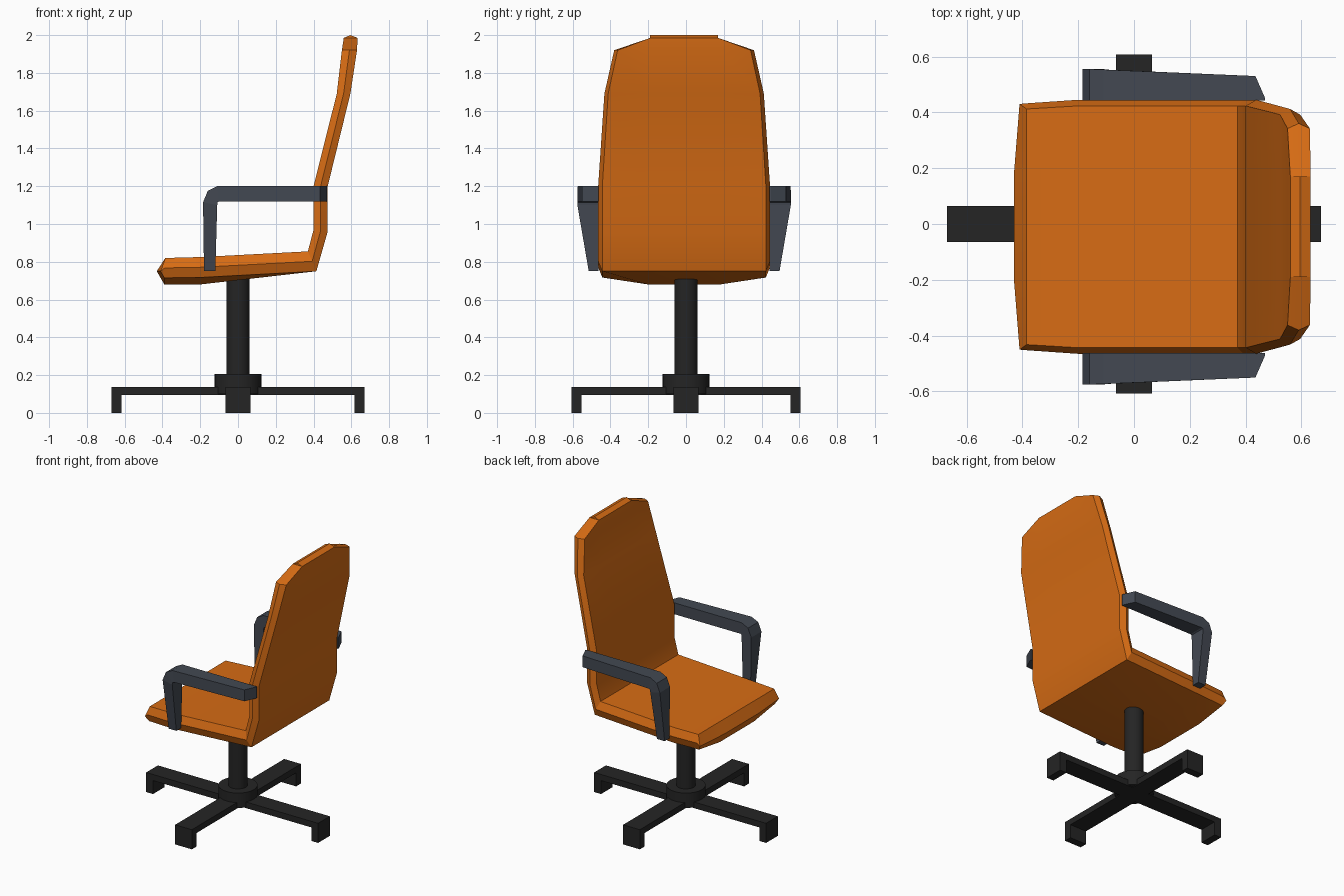
import bpy, bmesh, math
from mathutils import Matrix

cube = bpy.data.objects.get("Cube")
if cube:
    bpy.data.objects.remove(cube, do_unlink=True)


def material(name, rgb):
    m = bpy.data.materials.new(name)
    m.use_nodes = True
    m.diffuse_color = (*rgb, 1)
    m.node_tree.nodes["Principled BSDF"].inputs["Base Color"].default_value = (*rgb, 1)
    return m


ORANGE = material("orange upholstery", (0.68, 0.15, 0.007))
SLATE = material("slate plastic", (0.056, 0.066, 0.085))
BLACK = material("black metal", (0.018, 0.018, 0.018))


def finish(name, bm, mat, smooth=False):
    bmesh.ops.remove_doubles(bm, verts=bm.verts, dist=0.0005)
    bmesh.ops.recalc_face_normals(bm, faces=bm.faces)
    mesh = bpy.data.meshes.new(name)
    bm.to_mesh(mesh)
    bm.free()
    mesh.materials.append(mat)
    obj = bpy.data.objects.new(name, mesh)
    bpy.context.collection.objects.link(obj)
    if smooth:
        bpy.ops.object.select_all(action="DESELECT")
        obj.select_set(True)
        bpy.context.view_layer.objects.active = obj
        bpy.ops.object.shade_smooth_by_angle(angle=math.radians(30))
    return obj


def loft(name, rings, mat, capped=True, smooth=False):
    bm = bmesh.new()
    rows = [[bm.verts.new(p) for p in ring] for ring in rings]
    n = len(rows[0])
    for a, b in zip(rows, rows[1:]):
        for i in range(n):
            j = (i + 1) % n
            bm.faces.new((a[i], a[j], b[j], b[i]))
    if capped:
        bm.faces.new(rows[0])
        bm.faces.new(rows[-1])
    return finish(name, bm, mat, smooth)


def cylinder(name, radius, z0, z1, mat):
    bm = bmesh.new()
    bmesh.ops.create_cone(bm, cap_ends=True, segments=24, radius1=radius, radius2=radius,
                          depth=z1 - z0, matrix=Matrix.Translation((0, 0, (z0 + z1) / 2)))
    return finish(name, bm, mat, True)


MID_Y = -0.01  # seat and arms sit slightly off the base centre


# Seat and back: one padded shell with a bevelled rim
def shell_ring(inner, outer, half, inset, lift, shift):
    flat = min(0.19, half)
    (ix, iz), (ox, oz) = inner, outer
    edge = half - inset
    core = min(flat, edge)
    front = [(ix + (shift if abs(y) > flat else 0), MID_Y + y, iz)
             for y in (-edge, -core, core, edge)]
    back = [(ox + (shift if abs(y) > flat else 0), MID_Y + y, oz + (lift if abs(y) > flat else 0))
            for y in (edge, core, -core, -edge)]
    mx, mz = (ix + ox) / 2 + shift, (iz + oz + lift) / 2
    return front + [(mx, MID_Y + half, mz)] + back + [(mx, MID_Y - half, mz)]


# inner point, outer point, half width, rim inset, underside lift, corner setback
stations = [
    ((-0.43, 0.75), (-0.43, 0.75), 0.44, 0, 0, 0.02),
    ((-0.385, 0.82), (-0.39, 0.68), 0.442, 0.02, 0.035, 0),
    ((-0.2, 0.825), (-0.2, 0.68), 0.455, 0.022, 0.037, 0),
    ((0.37, 0.855), (0.415, 0.75), 0.455, 0.022, 0, 0),
    ((0.4, 0.97), (0.475, 0.96), 0.455, 0.022, 0, 0),
    ((0.4, 1.2), (0.475, 1.2), 0.455, 0.022, 0, 0),
    ((0.523, 1.69), (0.595, 1.69), 0.422, 0.02, 0, 0),
    ((0.55, 1.92), (0.63, 1.92), 0.37, 0.018, 0, 0),
    ((0.56, 1.985), (0.633, 1.985), 0.18, 0, 0, 0),
    ((0.595, 2.0), (0.595, 2.0), 0.18, 0, 0, 0),
]
loft("seat_and_back", [shell_ring(*s) for s in stations], ORANGE, capped=False, smooth=True)

# Armrests: outer point, inner point, outer reach
arm_path = [
    ((-0.18, 0.75), (-0.12, 0.75), 0.505),
    ((-0.185, 1.115), (-0.11, 1.1), 0.565),
    ((-0.16, 1.175), (-0.108, 1.115), 0.565),
    ((-0.11, 1.2), (-0.1, 1.12), 0.563),
    ((0.435, 1.2), (0.435, 1.12), 0.54),
    ((0.47, 1.2), (0.47, 1.12), 0.46),
]
ARM_INNER = 0.452
for side, label in ((1, "rear_side"), (-1, "near_side")):
    rings = [[(a[0], MID_Y + side * ARM_INNER, a[1]), (a[0], MID_Y + side * r, a[1]),
              (b[0], MID_Y + side * r, b[1]), (b[0], MID_Y + side * ARM_INNER, b[1])]
             for a, b, r in arm_path]
    loft("armrest_" + label, rings, SLATE)

# Pedestal
cylinder("column", 0.062, 0.13, 0.73, BLACK)
cylinder("hub", 0.125, 0.1, 0.205, BLACK)

# Four legs with a turned-down foot
for k in range(4):
    reach = 0.67 if k % 2 == 0 else 0.607
    foot = reach - 0.053
    profile = [(0, 0.095), (foot, 0.095), (foot, 0), (reach, 0), (reach, 0.138), (0, 0.138)]
    turn = Matrix.Rotation(k * math.pi / 2, 3, "Z")
    rings = []
    for y in (-0.065, 0.065):
        rings.append([tuple(turn @ Matrix.Translation((x, y, z)).to_translation())
                      for x, z in profile])
    loft("leg_%d" % (k + 1), rings, BLACK)
